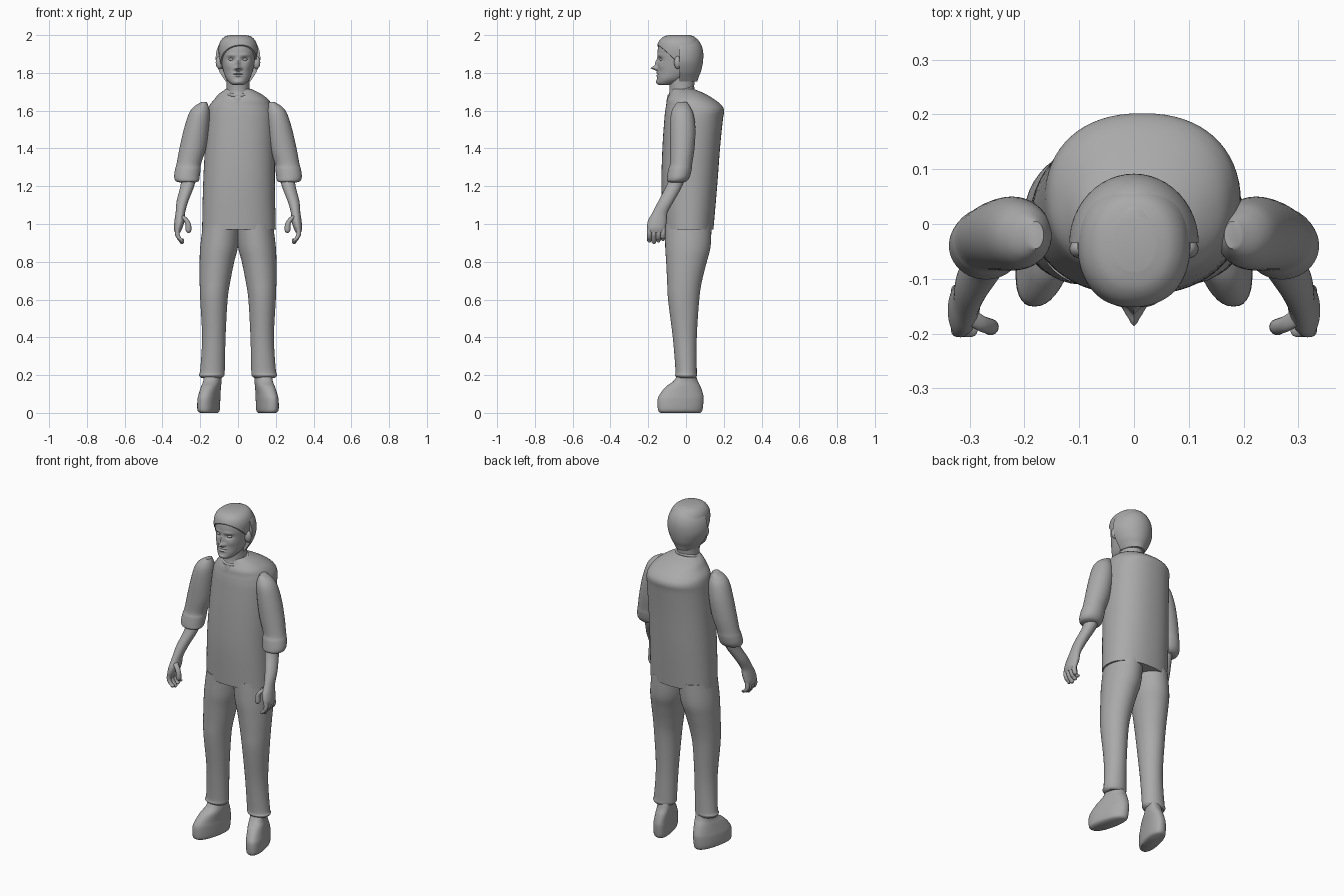
import bpy, bmesh
from math import cos, sin, pi, exp, radians, copysign
from mathutils import Vector

cube = bpy.data.objects.get("Cube")
if cube:
    bpy.data.objects.remove(cube)

# One plain material for the whole figure
clay = bpy.data.materials.new("plain_grey")
clay.use_nodes = True
clay.diffuse_color = (0.4, 0.4, 0.4, 1)
clay.node_tree.nodes["Principled BSDF"].inputs["Base Color"].default_value = clay.diffuse_color
parts = []


def finish(name, bm):
    bmesh.ops.recalc_face_normals(bm, faces=bm.faces)
    mesh = bpy.data.meshes.new(name)
    bm.to_mesh(mesh)
    bm.free()
    mesh.materials.append(clay)
    obj = bpy.data.objects.new(name, mesh)
    bpy.context.collection.objects.link(obj)
    parts.append(obj)
    return obj


def smooth_rows(rows, steps):
    """Fill in rows along a smooth spline through the given ones."""
    pts = [Vector(r) for r in rows]
    pts = [pts[0]] + pts + [pts[-1]]
    result = []
    for a, b, c, d in zip(pts, pts[1:], pts[2:], pts[3:]):
        for i in range(steps):
            t = i / steps
            result.append(b + (c - a) * (t / 2)
                          + (a * 2 - b * 5 + c * 4 - d) * (t * t / 2)
                          + (b * 3 - a - c * 3 + d) * (t ** 3 / 2))
    return result + [pts[-1]]


def loft(rows, side=1, sides=32, steps=5, power=2.0, shear=0.0):
    """Skin level rings; each row is z, x low, x high, y low, y high."""
    bm = bmesh.new()
    rings = []
    for z, xa, xb, ya, yb in smooth_rows(rows, steps):
        ring = []
        for i in range(sides):
            c, s = cos(2 * pi * i / sides), sin(2 * pi * i / sides)
            c = copysign(abs(c) ** (2 / power), c)
            s = copysign(abs(s) ** (2 / power), s)
            y = (ya + yb + (yb - ya) * s) / 2
            x = (xa + xb + (xb - xa) * c) / 2 + shear * y
            ring.append(bm.verts.new((x * side, y, z)))
        rings.append(ring)
    for low, high in zip(rings, rings[1:]):
        for i in range(sides):
            j = (i + 1) % sides
            bm.faces.new((low[i], low[j], high[j], high[i]))
    bm.faces.new(rings[0])
    bm.faces.new(rings[-1])
    return bm


def even(rows):
    """Rows with a half width instead of two x limits."""
    return [(z, -w, w, ya, yb) for z, w, ya, yb in rows]


def digit_rows(points, r):
    """Rows for a thin finger with a rounded tip."""
    rows = [(z, x - r, x + r, y - r, y + r) for x, y, z in points]
    x, y, z = points[-1]
    q = r * 0.4
    return rows + [(z - r * 0.8, x - q, x + q, y - q, y + q)]


def slice_off(bm, point, normal):
    """Remove what lies on the normal's side and close the cut."""
    cut = bmesh.ops.bisect_plane(bm, geom=bm.verts[:] + bm.edges[:] + bm.faces[:],
                                 plane_co=point, plane_no=normal, clear_outer=True)
    rim = [e for e in cut["geom_cut"] if isinstance(e, bmesh.types.BMEdge)]
    bmesh.ops.contextual_create(bm, geom=rim)


def ball(name, centre, size):
    bm = bmesh.new()
    bmesh.ops.create_uvsphere(bm, u_segments=20, v_segments=12, radius=1)
    bmesh.ops.scale(bm, vec=size, verts=bm.verts)
    bmesh.ops.translate(bm, vec=centre, verts=bm.verts)
    finish(name, bm)


# Shirt body with rounded upper back
finish("shirt", loft([
    (.97, -.19, .2, -.12, .145), (1.2, -.185, .195, -.13, .165),
    (1.4, -.175, .195, -.125, .18), (1.55, -.165, .195, -.115, .195),
    (1.6, -.16, .19, -.11, .202), (1.63, -.15, .18, -.105, .187),
    (1.66, -.125, .16, -.1, .15), (1.69, -.1, .12, -.085, .1),
    (1.715, -.06, .07, -.075, .04)], sides=64, power=2.25))

# Neck and collar
finish("neck", loft(even([
    (1.63, .045, -.105, .03), (1.67, .055, -.1, .035), (1.7, .06, -.088, .04),
    (1.75, .06, -.09, .045), (1.81, .065, -.1, .05)])))
bpy.ops.mesh.primitive_torus_add(major_radius=.066, minor_radius=.009, major_segments=40,
                                 location=(0, -.026, 1.7), rotation=(radians(18), 0, 0))
collar = bpy.context.object
collar.name = "collar"
collar.data.materials.append(clay)
parts.append(collar)

# Head, with the features pushed out of the face
skull = even([
    (1.735, .025, -.14, -.09), (1.745, .042, -.153, -.05), (1.77, .063, -.153, .0),
    (1.81, .078, -.15, .05), (1.86, .088, -.15, .075), (1.92, .094, -.15, .08),
    (1.96, .085, -.14, .065), (1.985, .062, -.115, .045), (1.995, .03, -.08, .01)])
head = loft(skull, sides=120, steps=10, power=2.15)
features = [  # x, z, spread x, spread z, push
    (0, 1.825, .013, .011, .034), (0, 1.85, .01, .022, .014),
    (.035, 1.872, .019, .011, -.013), (.035, 1.894, .026, .007, .005),
    (.016, 1.822, .007, .007, .008), (0, 1.799, .024, .005, .007),
    (0, 1.785, .02, .005, .007), (0, 1.792, .026, .002, -.005),
    (0, 1.752, .02, .01, .006), (.05, 1.835, .02, .018, .004)]
for v in head.verts:
    if v.co.y < -.06:
        v.co.y -= sum(p * exp(-((abs(v.co.x) - x) / sx) ** 2 - ((v.co.z - z) / sz) ** 2)
                      for x, z, sx, sz, p in features)
finish("head", head)

# Hair: a back shell with a flat front rim, and a swept front piece
back_hair = loft(even([(z, w, -.07 - y, y) for z, w, y in [
    (1.755, .065, .06), (1.78, .082, .068), (1.81, .1, .08), (1.86, .117, .09),
    (1.91, .115, .091), (1.95, .1, .08), (1.98, .074, .058), (2, .035, .025)]]), sides=48)
slice_off(back_hair, (0, -.035, 1.9), (0, -1, 0))
finish("back_hair", back_hair)
front_hair = loft([(z + .006, xa - .009, xb + .009, ya - .005, yb)
                   for z, xa, xb, ya, yb in skull], sides=64, power=2.15)
slice_off(front_hair, (0, -.15, 1.945), (.1, -.7, -.72))
finish("front_hair", front_hair)

for side, word in ((1, "right"), (-1, "left")):
    # Eyes, ears
    ball(word + "_eye", (-.035 * side, -.128, 1.871), (.015, .012, .008))
    ball(word + "_ear", (-.098 * side, -.045, 1.855), (.02, .018, .034))

    # Sleeve with rolled cuff
    finish(word + "_sleeve", loft([
        (1.645, -.195, -.165, -.045, .005), (1.62, -.235, -.155, -.065, .022),
        (1.58, -.262, -.15, -.08, .04), (1.5, -.287, -.155, -.085, .05),
        (1.4, -.31, -.17, -.085, .045), (1.32, -.325, -.195, -.085, .033),
        (1.29, -.333, -.198, -.093, .03), (1.25, -.338, -.203, -.1, .02),
        (1.228, -.33, -.208, -.1, .005), (1.22, -.31, -.225, -.085, -.015)],
        side=side, sides=40))

    # Forearm running into the palm
    finish(word + "_forearm", loft([
        (1.25, -.3, -.225, -.085, -.005), (1.2, -.305, -.232, -.105, -.02),
        (1.12, -.325, -.263, -.147, -.065), (1.06, -.33, -.28, -.178, -.098),
        (1.02, -.336, -.282, -.2, -.102), (.98, -.34, -.294, -.207, -.108),
        (.955, -.334, -.306, -.2, -.115)], side=side))

    # Fingers and thumb
    for i, name in enumerate(("index", "middle", "ring", "little")):
        y = -.194 + .024 * i
        tip = .905 + .008 * abs(i - 1)
        finish(f"{word}_{name}_finger", loft(digit_rows([
            (-.318, y, .98), (-.322, y, .95), (-.312, y, .925), (-.298, y, tip)], .0125),
            side=side, sides=14, steps=4))
    finish(word + "_thumb", loft(digit_rows([
        (-.302, -.165, 1.045), (-.282, -.18, 1.03), (-.264, -.187, 1.0),
        (-.262, -.188, .965)], .0145), side=side, sides=14, steps=4))

    # Trouser leg with hem
    finish(word + "_trouser_leg", loft([
        (.185, -.195, -.085, -.045, .05), (.2, -.207, -.072, -.058, .058),
        (.23, -.2, -.07, -.056, .057), (.4, -.19, -.066, -.07, .057),
        (.6, -.2, -.055, -.095, .07), (.7, -.203, -.04, -.1, .085),
        (.8, -.203, -.02, -.105, .11), (.88, -.2, 0, -.11, .13),
        (1, -.185, .01, -.11, .135)], side=side, sides=40))

    # Shoe, toe turned outwards
    finish(word + "_shoe", loft([
        (0, -.185, -.108, -.135, .075), (.015, -.2, -.098, -.148, .087),
        (.07, -.2, -.096, -.15, .093), (.1, -.195, -.096, -.138, .09),
        (.14, -.187, -.092, -.105, .077), (.17, -.18, -.09, -.065, .062),
        (.21, -.18, -.09, -.04, .05)], side=side, sides=40, power=2.3, shear=.22))

# Smooth shading, sharp edges kept
bpy.ops.object.select_all(action="DESELECT")
for part in parts:
    part.select_set(True)
bpy.context.view_layer.objects.active = parts[0]
bpy.ops.object.shade_smooth_by_angle(angle=radians(45))
